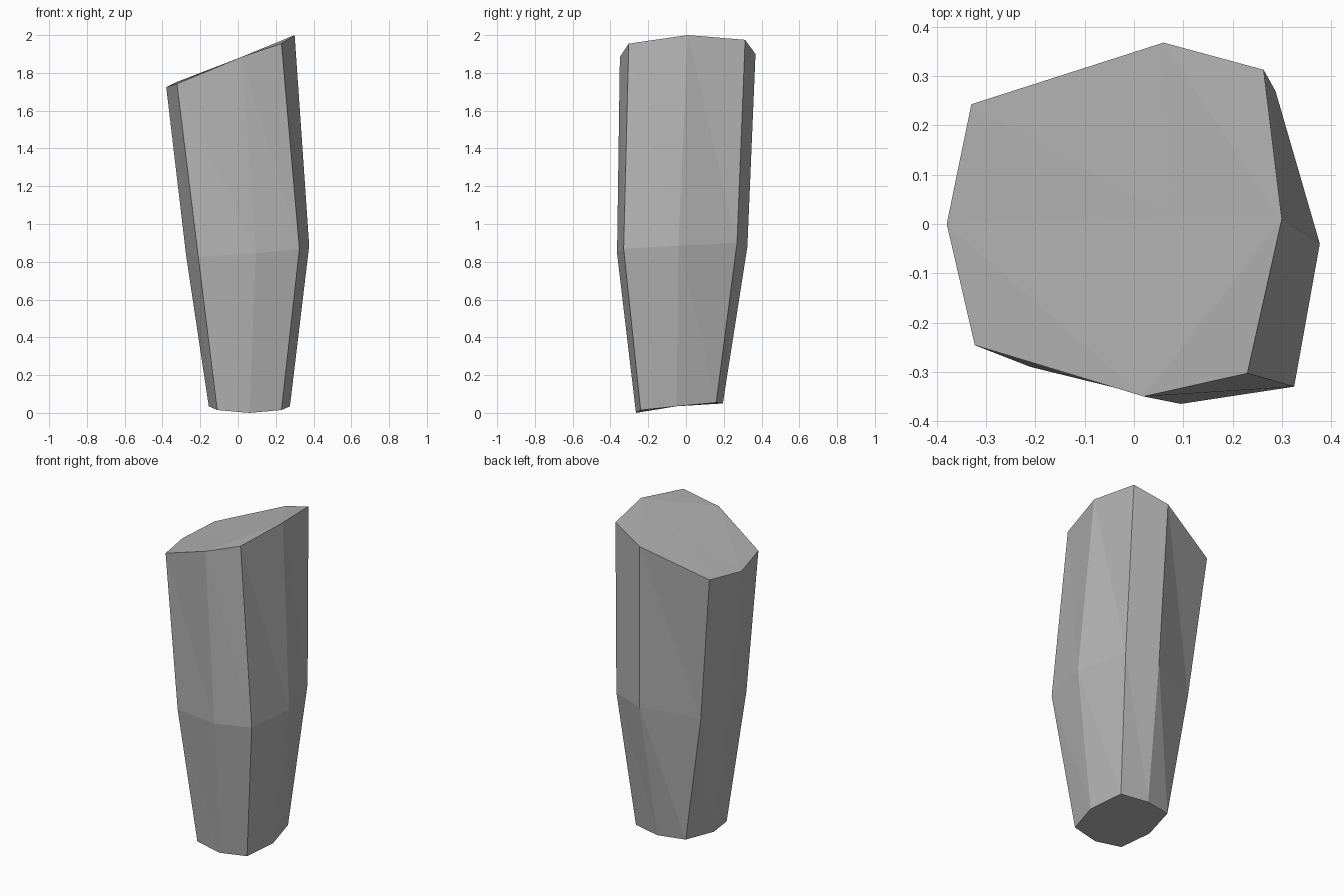
import bpy
import bmesh

default_cube = bpy.data.objects.get("Cube")
if default_cube:
    bpy.data.objects.remove(default_cube, do_unlink=True)

# Stone colour
stone_grey = bpy.data.materials.new("stone_grey")
stone_grey.use_nodes = True
colour = (0.45, 0.45, 0.45, 1.0)
stone_grey.diffuse_color = colour
stone_grey.node_tree.nodes["Principled BSDF"].inputs["Base Color"].default_value = colour

# Eight-sided rings, counter-clockwise from the +x corner
top_outline = [(.30, .01, 2), (.263, .313, 1.975), (.06, .368, 1.9), (-.33, .243, 1.75),
               (-.38, 0, 1.725), (-.323, -.246, 1.742), (.02, -.35, 1.885), (.23, -.303, 1.955)]
waist_outline = [(.377, -.04, .885), (.287, .27, .9), (.09, .325, .88), (-.235, .19, .85),
                 (-.275, -.04, .835), (-.21, -.29, .825), (.095, -.365, .845), (.325, -.33, .87)]
# The foot is symmetric about its own middle line, so only one half is listed
foot_middle = .06
foot_half = [(.215, -.05, .035), (.17, .16, .055), (0, .195, .05), (0, -.265, 0), (.17, -.24, .015)]
east, north_east, north, south, south_east = foot_half


def foot_point(point, side):
    x, y, z = point
    return (foot_middle + side * x, y, z)


foot_outline = [foot_point(p, 1) for p in (east, north_east, north)]
foot_outline += [foot_point(p, -1) for p in (north_east, east, south_east)]
foot_outline += [foot_point(p, 1) for p in (south, south_east)]

bm = bmesh.new()


def make_ring(outline):
    return [bm.verts.new(point) for point in outline]


def join_rings(lower, upper):
    """Facet the band between two rings with a consistent diagonal."""
    count = len(lower)
    for i in range(count):
        after = (i + 1) % count
        bm.faces.new((lower[i], lower[after], upper[i]))
        bm.faces.new((lower[after], upper[after], upper[i]))


foot = make_ring(foot_outline)
waist = make_ring(waist_outline)
top = make_ring(top_outline)

# Faceted sides
join_rings(foot, waist)
join_rings(waist, top)

# Slanted cap: four quarters around a centre point, most with a clipped corner
centre = bm.verts.new((.075, .015, 1.905))
for start in range(0, len(top), 2):
    a, corner, b = top[start], top[start + 1], top[(start + 2) % len(top)]
    if start == 2:
        bm.faces.new((centre, a, corner))
        bm.faces.new((centre, corner, b))
    else:
        bm.faces.new((centre, a, b))
        bm.faces.new((a, corner, b))

# Flat underside
bm.faces.new(list(reversed(foot)))
bmesh.ops.recalc_face_normals(bm, faces=bm.faces[:])

mesh = bpy.data.meshes.new("stone_pillar")
bm.to_mesh(mesh)
bm.free()
mesh.materials.append(stone_grey)
stone_pillar = bpy.data.objects.new("stone_pillar", mesh)
bpy.context.collection.objects.link(stone_pillar)
